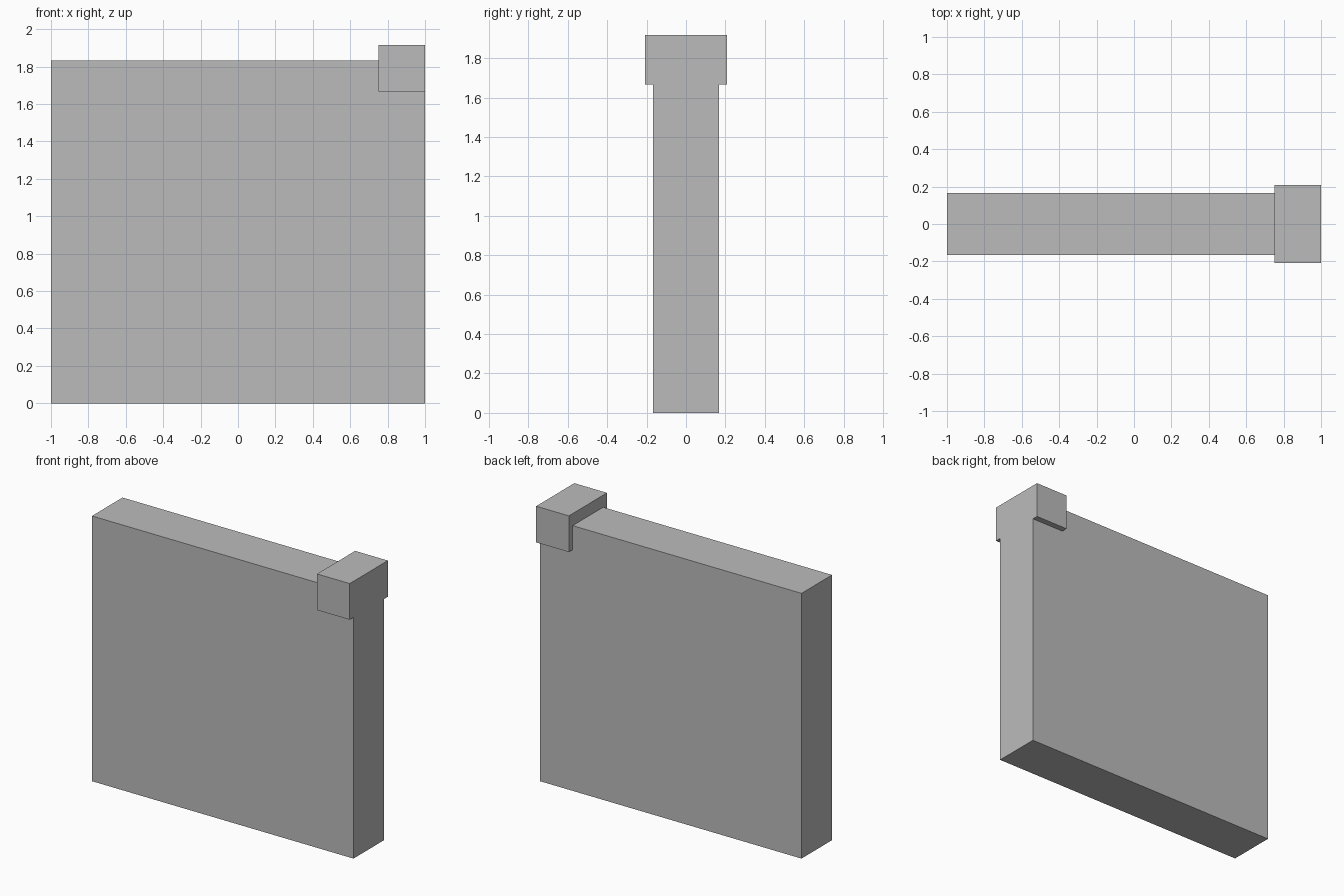
import bpy

if "Cube" in bpy.data.objects:
    bpy.data.objects.remove(bpy.data.objects["Cube"])

grey = bpy.data.materials.new("plain_grey")
grey.diffuse_color = (0.5, 0.5, 0.5, 1.0)
grey.use_nodes = True
grey.node_tree.nodes["Principled BSDF"].inputs["Base Color"].default_value = grey.diffuse_color


def box(name, low, high):
    """Axis-aligned box between two opposite corners."""
    centre = [(a + b) / 2 for a, b in zip(low, high)]
    size = [b - a for a, b in zip(low, high)]
    bpy.ops.mesh.primitive_cube_add(size=1, location=centre)
    obj = bpy.context.object
    obj.name = name
    obj.scale = size
    bpy.ops.object.transform_apply(location=False, rotation=False, scale=True)
    obj.data.materials.append(grey)
    return obj


# Upright wall slab
box("wall_panel", (-1, -0.1667, 0), (1, 0.1667, 1.8333))

# Wider block capping the top corner, flush with the wall end
box("corner_cap", (0.75, -0.2083, 1.6667), (1, 0.2083, 1.9167))
